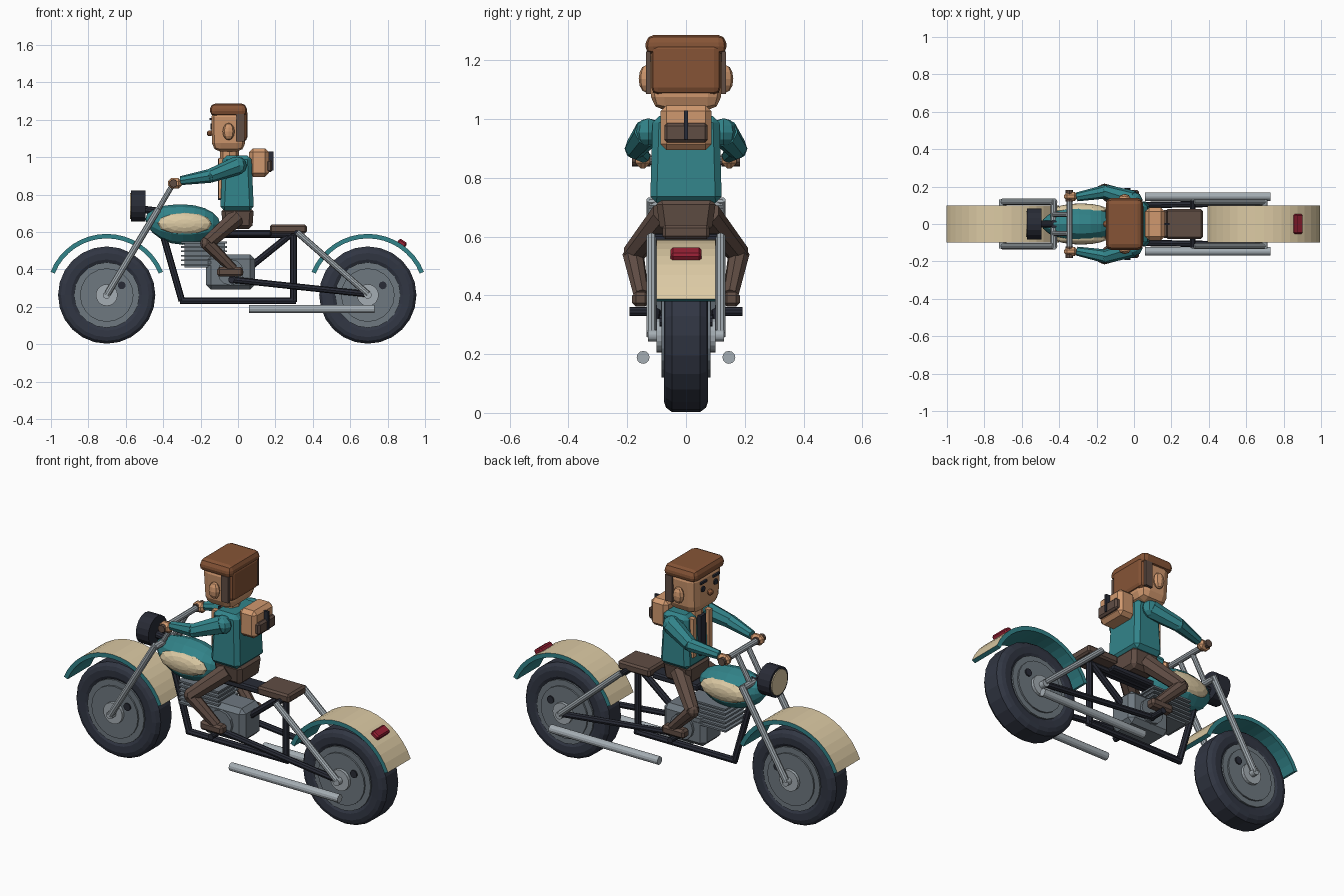
import bpy, bmesh, math
from mathutils import Vector, Matrix

if "Cube" in bpy.data.objects:
    bpy.data.objects.remove(bpy.data.objects["Cube"])


def mat(name, r, g, b):
    m = bpy.data.materials.new(name)
    m.diffuse_color = [((c / 255 + 0.055) / 1.055) ** 2.4 for c in (r, g, b)] + [1]
    m.use_nodes = True
    m.node_tree.nodes["Principled BSDF"].inputs["Base Color"].default_value = m.diffuse_color
    return m


TEAL = mat("teal", 50, 132, 138)
CREAM = mat("cream", 220, 202, 164)
TYRE = mat("tyre black", 49, 54, 67)
FRAME = mat("frame black", 40, 43, 54)
GREY = mat("engine grey", 110, 120, 128)
SILVER = mat("silver", 165, 174, 180)
BROWN = mat("dark brown", 96, 77, 68)
HAIR = mat("hair brown", 134, 84, 54)
SKIN = mat("tan skin", 208, 152, 110)
RED = mat("tail red", 150, 32, 52)


def finish(name, bm, *mats):
    bmesh.ops.recalc_face_normals(bm, faces=bm.faces)
    me = bpy.data.meshes.new(name)
    bm.to_mesh(me)
    bm.free()
    for m in mats:
        me.materials.append(m)
    ob = bpy.data.objects.new(name, me)
    bpy.context.collection.objects.link(ob)
    return ob


def box(name, x, y, z, m, bevel=0.0, seg=1, top=(1, 1), bottom=(1, 1)):
    """Box from (min, max) ranges, with optional taper and bevel."""
    bm = bmesh.new()
    bmesh.ops.create_cube(bm, size=1)
    for v in bm.verts:
        t = top if v.co.z > 0 else bottom
        v.co = ((x[0] + x[1]) / 2 + v.co.x * (x[1] - x[0]) * t[0],
                (y[0] + y[1]) / 2 + v.co.y * (y[1] - y[0]) * t[1],
                (z[0] + z[1]) / 2 + v.co.z * (z[1] - z[0]))
    if bevel:
        bmesh.ops.bevel(bm, geom=bm.edges[:], offset=bevel, segments=seg,
                        profile=0.5, affect='EDGES')
    return finish(name, bm, m)


def tube(name, a, b, r, m, r2=None, n=10):
    """Straight (tapered) cylinder between two points."""
    a, b = Vector(a), Vector(b)
    d = b - a
    bm = bmesh.new()
    mtx = Matrix.Translation((a + b) / 2) @ d.to_track_quat('Z', 'Y').to_matrix().to_4x4()
    bmesh.ops.create_cone(bm, cap_ends=True, segments=n, radius1=r,
                          radius2=r if r2 is None else r2, depth=d.length, matrix=mtx)
    return finish(name, bm, m)


def ball(name, c, s, m, u=10, v=6, axis='Z'):
    bm = bmesh.new()
    rot = Matrix.Rotation(math.pi / 2, 4, axis)
    bmesh.ops.create_uvsphere(bm, u_segments=u, v_segments=v, radius=1,
                              matrix=Matrix.Translation(c) @ Matrix.Diagonal((*s, 1)) @ rot)
    return finish(name, bm, m)


def lathe(name, c, profile, m, n=24):
    """Spin a closed (radius, y) profile round the y axis."""
    bm = bmesh.new()
    rings = [[bm.verts.new((c[0] + r * math.cos(2 * math.pi * i / n), c[1] + y,
                            c[2] + r * math.sin(2 * math.pi * i / n)))
              for r, y in profile] for i in range(n)]
    k = len(profile)
    for i in range(n):
        p, q = rings[i], rings[(i + 1) % n]
        for j in range(k):
            bm.faces.new((p[j], p[(j + 1) % k], q[(j + 1) % k], q[j]))
    return finish(name, bm, m)


def fender(name, cx, cz, n=16):
    """Arc over the wheel: cream outside, teal elsewhere."""
    bm = bmesh.new()
    rings = []
    for i in range(n + 1):
        a = math.radians(22 + 136 * i / n)
        rings.append([bm.verts.new((cx + r * math.cos(a), y, cz + r * math.sin(a)))
                      for r, y in ((0.3, -0.1), (0.324, -0.1), (0.324, 0.1), (0.3, 0.1))])
    for p, q in zip(rings, rings[1:]):
        for j in range(4):
            f = bm.faces.new((p[j], p[(j + 1) % 4], q[(j + 1) % 4], q[j]))
            f.material_index = 1 if j == 1 else 0
    bm.faces.new(rings[0])
    bm.faces.new(rings[-1])
    return finish(name, bm, TEAL, CREAM)


# wheels and fenders
WZ = 0.263
for tag, wx in (("front", -0.702), ("rear", 0.694)):
    c = (wx, 0, WZ)
    lathe(tag + "_tyre", c, [(0.165, -0.06), (0.19, -0.073), (0.225, -0.075), (0.245, -0.068),
                             (0.26, -0.048), (0.26, 0.048), (0.245, 0.068), (0.225, 0.075),
                             (0.19, 0.073), (0.165, 0.06)], TYRE)
    for part, r, h, m in (("rim", 0.175, 0.074, GREY), ("disc", 0.143, 0.083, GREY),
                          ("hub", 0.058, 0.1, SILVER), ("axle", 0.02, 0.13, SILVER)):
        tube(f"{tag}_{part}", (wx, -h, WZ), (wx, h, WZ), r, m, n=20)
    tube(tag + "_wheel_bolt", (wx + 0.08, -0.09, 0.315), (wx + 0.08, 0.09, 0.315), 0.021, FRAME)
    fender(tag + "_fender", wx, WZ + 0.003)

# tail light on the rear fender
tail = box("tail_light", (-0.025, 0.025), (-0.053, 0.053), (-0.016, 0.016), RED, 0.008)
tail.location = (0.877, 0, 0.54)
tail.rotation_euler = (0, math.radians(34), 0)

# fork, handlebar and headlight
for s in (1, -1):
    side = "left" if s < 0 else "right"
    tube(side + "_fork", (-0.702, s * 0.118, WZ), (-0.425, s * 0.118, 0.725), 0.018, SILVER)
    tube(side + "_riser", (-0.43, s * 0.05, 0.715), (-0.345, s * 0.05, 0.86), 0.014, SILVER)
    tube(side + "_grip", (-0.345, s * 0.12, 0.86), (-0.345, s * 0.183, 0.86), 0.021, BROWN)
tube("fork_bridge", (-0.43, -0.125, 0.712), (-0.43, 0.125, 0.712), 0.018, SILVER)
tube("handlebar", (-0.345, -0.15, 0.86), (-0.345, 0.15, 0.86), 0.016, SILVER)
tube("headlight", (-0.572, 0, 0.74), (-0.495, 0, 0.74), 0.083, FRAME, n=16)
tube("headlight_lens", (-0.578, 0, 0.74), (-0.57, 0, 0.74), 0.07, CREAM, n=16)
tube("headlight_bracket", (-0.5, 0, 0.72), (-0.42, 0, 0.71), 0.02, FRAME)

# tank: ellipsoid with a raised, narrowed nose
tank = ball("tank", (-0.295, 0, 0.64), (0.2, 0.102, 0.108), TEAL, 12, 10, 'Y')
for v in tank.data.vertices:
    t = max(0, (-0.295 - v.co.x) / 0.2)
    v.co.z += 0.03 * t * t
    v.co.y *= 1 - 0.2 * t
for s in (1, -1):
    ball("tank_panel", (-0.285, s * 0.073, 0.645), (0.145, 0.037, 0.06), CREAM, 12, 8, 'X')

# frame tubes in the centre plane
for name, a, b in (("top_tube", (-0.42, 0.585), (0.31, 0.585)), ("down_tube", (-0.405, 0.6), (-0.3, 0.232)),
                   ("bottom_tube", (-0.31, 0.232), (0.31, 0.232)), ("seat_tube", (0.297, 0.225), (0.297, 0.6)),
                   ("brace_tube", (0.297, 0.6), (0.08, 0.425))):
    tube("frame_" + name, (a[0], 0, a[1]), (b[0], 0, b[1]), 0.018, FRAME, n=8)
tube("steering_neck", (-0.385, 0, 0.56), (-0.43, 0, 0.73), 0.022, FRAME)
box("rider_seat", (-0.1, 0.18), (-0.045, 0.045), (0.575, 0.61), FRAME, 0.008)
box("rear_seat", (0.17, 0.368), (-0.08, 0.08), (0.592, 0.64), BROWN, 0.01)
tube("shock_mount", (0.315, -0.125, 0.595), (0.315, 0.125, 0.595), 0.015, FRAME)
tube("swingarm_pivot", (-0.03, -0.11, 0.345), (-0.03, 0.11, 0.345), 0.022, FRAME)
tube("foot_pegs", (-0.035, -0.192, 0.345), (-0.035, 0.192, 0.345), 0.016, FRAME)
for s in (1, -1):
    tube("swingarm", (-0.03, s * 0.1, 0.345), (0.694, s * 0.112, 0.268), 0.017, FRAME, n=8)
    tube("shock", (0.315, s * 0.118, 0.6), (0.694, s * 0.118, 0.268), 0.017, SILVER)
    tube("exhaust", (0.06, s * 0.146, 0.189), (0.73, s * 0.146, 0.189), 0.022, SILVER, n=12)

# engine with cooling fins
box("crankcase", (-0.17, 0.09), (-0.085, 0.085), (0.292, 0.48), GREY, 0.025)
tube("engine_cover", (-0.04, -0.1, 0.385), (-0.04, 0.1, 0.385), 0.07, GREY, n=12)
box("cylinder", (-0.285, -0.07), (-0.07, 0.07), (0.41, 0.545), GREY)
for i in range(6):
    z = 0.42 + i * 0.024
    box("cooling_fin", (-0.305, -0.06), (-0.088, 0.088), (z, z + 0.01), GREY)

# rider: hips, torso, neck
box("hips", (-0.09, 0.085), (-0.103, 0.103), (0.615, 0.73), BROWN, 0.02, bottom=(0.9, 0.85))
box("torso", (-0.095, 0.085), (-0.122, 0.122), (0.715, 1.01), TEAL, 0.022, top=(0.85, 0.93))
tube("neck", (-0.045, 0, 0.98), (-0.045, 0, 1.06), 0.05, SKIN, n=8)
box("shirt_front", (-0.108, -0.07), (-0.022, 0.022), (0.77, 0.99), FRAME)
for s in (1, -1):
    box("pack_strap", (-0.104, -0.07), (s * 0.07 - 0.014, s * 0.07 + 0.014), (0.78, 0.995), SKIN)

# head, hair and face
box("head", (-0.143, 0.042), (-0.132, 0.132), (1.03, 1.26), SKIN, 0.045, 2, bottom=(0.95, 0.88))
box("hair_cap", (-0.152, 0.05), (-0.141, 0.141), (1.222, 1.287), HAIR, 0.026, 2, top=(0.95, 0.95))
box("hair_back", (-0.01, 0.05), (-0.118, 0.118), (1.085, 1.26), HAIR, 0.022, 2)
ball("nose", (-0.15, 0, 1.128), (0.017, 0.018, 0.016), HAIR, 8, 6)
for s in (1, -1):
    ball("ear", (-0.05, s * 0.137, 1.137), (0.032, 0.024, 0.046), SKIN, 8, 6)
    box("hair_side", (-0.01, 0.034), (s * 0.128 - 0.008, s * 0.128 + 0.008), (1.085, 1.23), BROWN)
    tube("eye", (-0.14, s * 0.055, 1.165), (-0.148, s * 0.055, 1.165), 0.016, FRAME)
    box("eyebrow", (-0.152, -0.14), (s * 0.055 - 0.026, s * 0.055 + 0.026), (1.198, 1.21), FRAME)

# backpack
box("backpack", (0.06, 0.165), (-0.087, 0.087), (0.895, 1.047), SKIN, 0.02)
box("pack_pocket", (0.15, 0.183), (-0.074, 0.074), (0.92, 0.986), BROWN, 0.01)
box("pack_buckle", (0.16, 0.19), (-0.006, 0.006), (0.93, 1.03), FRAME)

# arms and legs, mirrored
for s in (1, -1):
    shoulder, elbow, wrist = (-0.005, s * 0.128, 0.955), (-0.15, s * 0.173, 0.9), (-0.305, s * 0.145, 0.875)
    hip, knee, ankle = (-0.01, s * 0.07, 0.675), (-0.165, s * 0.18, 0.54), (-0.025, s * 0.152, 0.4)
    ball("shoulder", shoulder, (0.052, 0.045, 0.048), TEAL, 8, 6)
    tube("upper_arm", shoulder, elbow, 0.05, TEAL, 0.037, 8)
    ball("elbow", elbow, (0.037, 0.034, 0.036), TEAL, 8, 6)
    tube("forearm", elbow, wrist, 0.037, TEAL, 0.024, 8)
    box("hand", (-0.375, -0.3), (s * 0.147 - 0.025, s * 0.147 + 0.025), (0.832, 0.888), SKIN, 0.018)
    tube("thigh", hip, knee, 0.05, BROWN, 0.038, 8)
    ball("knee", knee, (0.038, 0.032, 0.038), BROWN, 8, 6)
    tube("shin", knee, ankle, 0.037, BROWN, 0.027, 8)
    box("shoe", (-0.112, 0.027), (s * 0.155 - 0.028, s * 0.155 + 0.028), (0.362, 0.412), BROWN, 0.012)
